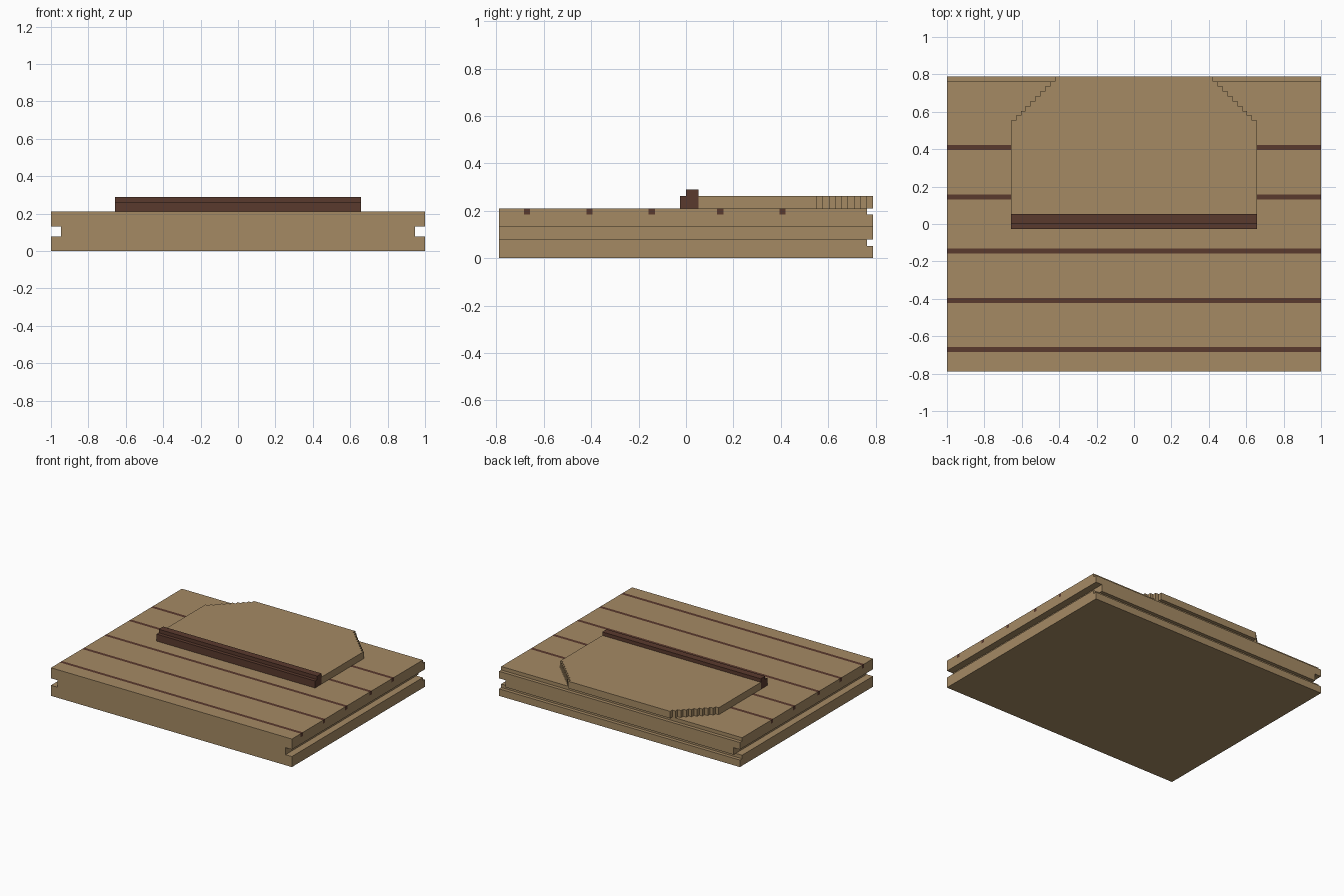
import bpy, bmesh
from mathutils import Vector

if "Cube" in bpy.data.objects:
    bpy.data.objects.remove(bpy.data.objects["Cube"])

U = 2 / 76          # grid unit: everything sits on a 76 x 60 x 11 grid


def material(name, rgb):
    m = bpy.data.materials.new(name)
    m.diffuse_color = (*rgb, 1)
    m.use_nodes = True
    m.node_tree.nodes["Principled BSDF"].inputs["Base Color"].default_value = m.diffuse_color
    return m


TAN = material("tan", (0.376, 0.254, 0.127))
BROWN = material("dark brown", (0.102, 0.042, 0.027))


def prism(name, points, direction, mat):
    """Extrude a closed outline (grid units) along a direction."""
    bm = bmesh.new()
    face = bm.faces.new([bm.verts.new(Vector(p) * U) for p in points])
    new = bmesh.ops.extrude_face_region(bm, geom=[face])["geom"]
    verts = [v for v in new if isinstance(v, bmesh.types.BMVert)]
    bmesh.ops.translate(bm, verts=verts, vec=Vector(direction) * U)
    bmesh.ops.recalc_face_normals(bm, faces=bm.faces)
    mesh = bpy.data.meshes.new(name)
    bm.to_mesh(mesh)
    bm.free()
    mesh.materials.append(mat)
    ob = bpy.data.objects.new(name, mesh)
    bpy.context.collection.objects.link(ob)
    return ob


def box(name, x, y, z, mat):
    pts = [(x[0], y[0], z[0]), (x[1], y[0], z[0]), (x[1], y[1], z[0]), (x[0], y[1], z[0])]
    return prism(name, pts, (0, 0, z[1] - z[0]), mat)


def cut(target, cutters):
    for c in cutters:
        c.hide_render = True
        mod = target.modifiers.new("cut", 'BOOLEAN')
        mod.operation, mod.solver, mod.object = 'DIFFERENCE', 'EXACT', c
    bpy.context.view_layer.update()
    dg = bpy.context.evaluated_depsgraph_get()
    mesh = bpy.data.meshes.new_from_object(target.evaluated_get(dg))
    target.modifiers.clear()
    target.data = mesh
    mesh.materials.clear()
    mesh.materials.append(TAN)
    for p in mesh.polygons:
        p.material_index = 0
    for c in cutters:
        bpy.data.objects.remove(c)


# base slab with side grooves, back groove, back top step and strip channels
strip_rows = (-26, -16, -6, 5, 15)
slab = box("base_slab", (-38, 38), (-30, 30), (0, 8), TAN)
cutters = [box("side_cutter", (s * 36, s * 40), (-32, 32), (3, 5), TAN) for s in (-1, 1)]
cutters += [box("back_cutter", (-40, 40), (29, 32), z, TAN) for z in ((2, 3), (7, 9))]
cutters += [box("channel_cutter", (-40, 40), (y, y + 1), (7, 9), TAN) for y in strip_rows]
cut(slab, cutters)

# dark strips inlaid flush with the top
for i, y in enumerate(strip_rows):
    box(f"inlay_strip_{i + 1}", (-38, 38), (y, y + 1), (7, 8), BROWN)

# raised plate with stair-stepped back corners
right = [(25, 2, 8), (25, 21, 8)]
for i in range(9):
    right += [(24 - i, 21 + i, 8), (24 - i, 22 + i, 8)]
left = [(-x, y, z) for x, y, z in reversed(right)]
prism("raised_plate", right + left, (0, 0, 2), TAN)

# stepped dark bar along the front of the plate
profile = [(-1, 8), (2, 8), (2, 11), (0, 11), (0, 10), (-1, 10)]
prism("front_bar", [(-25, y, z) for y, z in profile], (50, 0, 0), BROWN)
